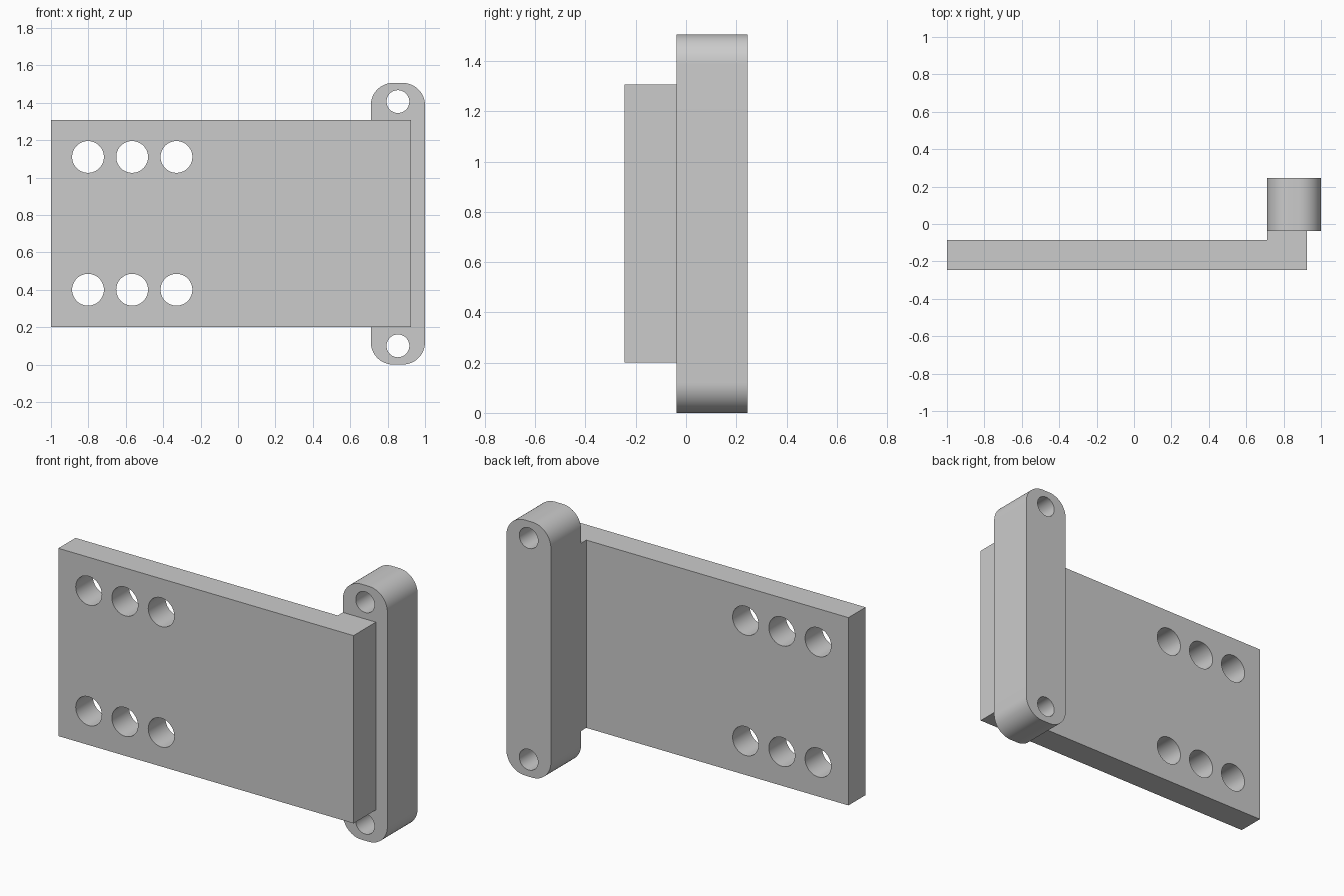
import bpy
import bmesh
from math import cos, sin, pi, radians
from mathutils import Vector

if "Cube" in bpy.data.objects:
    bpy.data.objects.remove(bpy.data.objects["Cube"], do_unlink=True)

steel = bpy.data.materials.new("light_grey")
steel.use_nodes = True
GREY = (0.6, 0.6, 0.6, 1)
steel.diffuse_color = GREY
steel.node_tree.nodes["Principled BSDF"].inputs["Base Color"].default_value = GREY


def prism(name, points, offset):
    """Extrude a closed outline of 3D points along an offset."""
    bm = bmesh.new()
    face = bm.faces.new([bm.verts.new(p) for p in points])
    extruded = bmesh.ops.extrude_face_region(bm, geom=[face])["geom"]
    moved = [v for v in extruded if isinstance(v, bmesh.types.BMVert)]
    bmesh.ops.translate(bm, verts=moved, vec=Vector(offset))
    bmesh.ops.recalc_face_normals(bm, faces=bm.faces)
    mesh = bpy.data.meshes.new(name)
    bm.to_mesh(mesh)
    bm.free()
    mesh.materials.append(steel)
    obj = bpy.data.objects.new(name, mesh)
    bpy.context.collection.objects.link(obj)
    return obj


def drill(obj, centres, radius):
    """Cut round holes through the part from front to back."""
    for x, z in centres:
        ring = [(x + radius * cos(2 * pi * i / 48), -1, z + radius * sin(2 * pi * i / 48))
                for i in range(48)]
        cutter = prism("hole_cutter", ring, (0, 2, 0))
        cutter.hide_render = True
        mod = obj.modifiers.new("hole", "BOOLEAN")
        mod.operation = "DIFFERENCE"
        mod.solver = "EXACT"
        mod.object = cutter
        bpy.context.view_layer.objects.active = obj
        bpy.ops.object.modifier_apply(modifier=mod.name)
        bpy.data.objects.remove(cutter, do_unlink=True)


def smooth(obj):
    bpy.ops.object.select_all(action="DESELECT")
    obj.select_set(True)
    bpy.context.view_layer.objects.active = obj
    bpy.ops.object.shade_smooth_by_angle(angle=radians(30))


# Flat plate with a thicker step along its left edge
FRONT, BACK, SEAT = -0.245, -0.085, -0.037
BOTTOM, TOP = 0.2, 1.307
outline = [(-1, FRONT), (0.925, FRONT), (0.925, SEAT), (0.71, SEAT), (0.71, BACK), (-1, BACK)]
plate = prism("mounting_plate", [(x, y, BOTTOM) for x, y in outline], (0, 0, TOP - BOTTOM))
drill(plate, [(x, z) for x in (-0.802, -0.566, -0.329) for z in (0.4, 1.11)], 0.085)
smooth(plate)

# Upright bar with rounded ends behind the step
LEFT, RIGHT, HEIGHT, R = 0.71, 1.0, 1.506, 0.12
corners = [(RIGHT - R, HEIGHT - R), (LEFT + R, HEIGHT - R), (LEFT + R, R), (RIGHT - R, R)]
rounded = []
for quarter, (cx, cz) in enumerate(corners):
    for step in range(17):
        a = (quarter + step / 16) * pi / 2
        rounded.append((cx + R * cos(a), SEAT, cz + R * sin(a)))
bar = prism("upright_bar", rounded, (0, 0.245 - SEAT, 0))
drill(bar, [(0.855, 0.1), (0.855, HEIGHT - 0.1)], 0.061)
smooth(bar)
